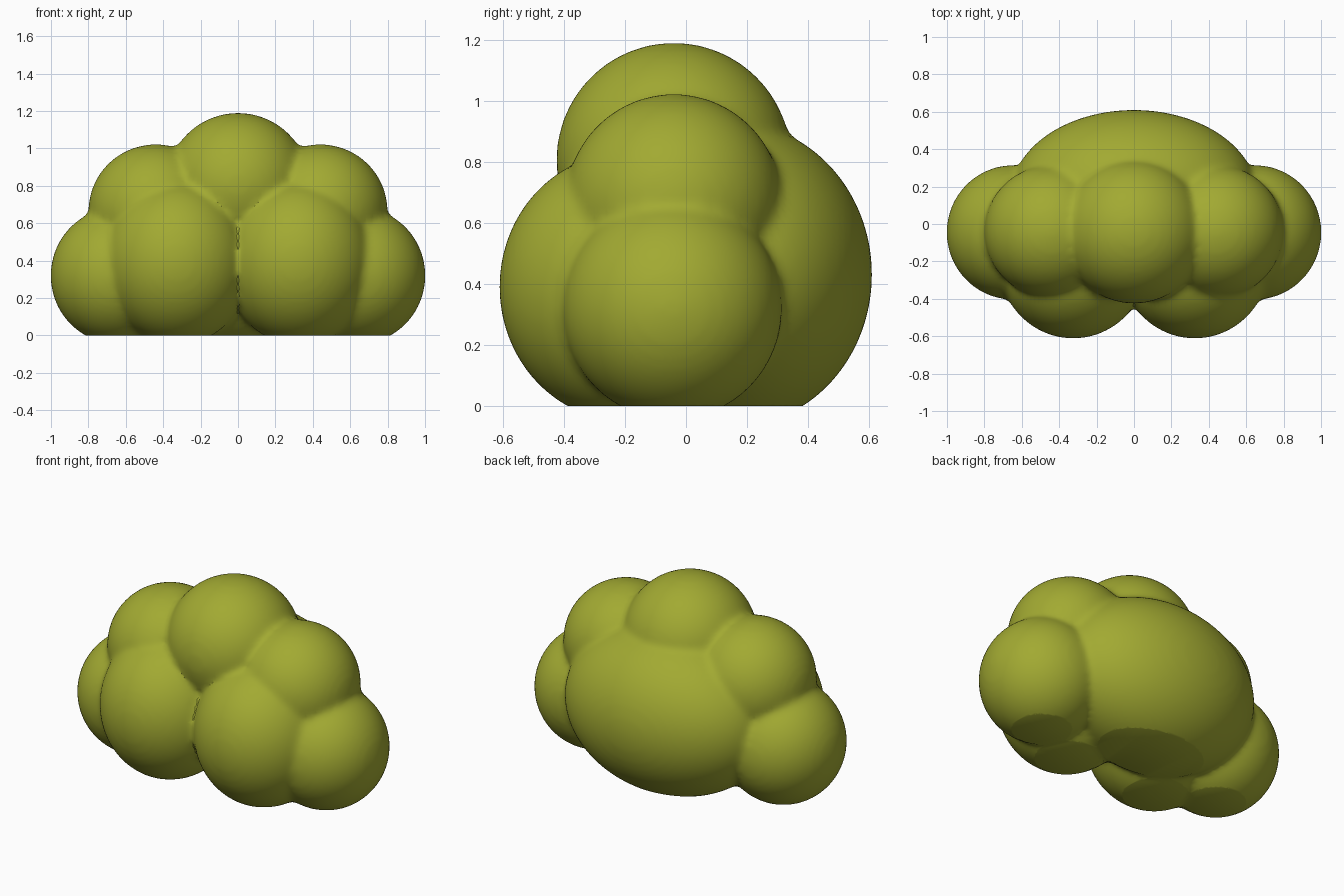
import bpy, bmesh, math
from mathutils import Matrix, Vector

cube = bpy.data.objects.get("Cube")
if cube:
    bpy.data.objects.remove(cube, do_unlink=True)

# Foliage colour
leaf = bpy.data.materials.new("olive_green")
leaf.use_nodes = True
colour = (0.36, 0.40, 0.032, 1)
leaf.diffuse_color = colour
shader = leaf.node_tree.nodes["Principled BSDF"]
shader.inputs["Base Color"].default_value = colour
shader.inputs["Roughness"].default_value = 0.8

# Lobes: centre, radii, mirrored across x or not
lobes = [
    ((0, -0.04, 0.805), (0.385, 0.385, 0.385), False),   # crown
    ((0, 0.15, 0.43), (0.66, 0.46, 0.50), False),        # back
    ((0.44, -0.04, 0.665), (0.36, 0.355, 0.357), True),  # shoulders
    ((0.645, -0.045, 0.32), (0.357, 0.36, 0.365), True), # sides
    ((0.325, -0.20, 0.39), (0.40, 0.412, 0.44), True),   # front
]


def add_lobe(bm, centre, radii):
    place = Matrix.Translation(centre) @ Matrix.Diagonal((*radii, 1))
    bmesh.ops.create_icosphere(bm, subdivisions=5, radius=1, matrix=place)


bm = bmesh.new()
for (x, y, z), radii, mirrored in lobes:
    add_lobe(bm, (x, y, z), radii)
    if mirrored:
        add_lobe(bm, (-x, y, z), radii)
mesh = bpy.data.meshes.new("bush")
bm.to_mesh(mesh)
bm.free()
bush = bpy.data.objects.new("bush", mesh)
bpy.context.collection.objects.link(bush)

# Fuse the lobes and soften the creases between them
remesh = bush.modifiers.new("fuse", 'REMESH')
remesh.mode = 'VOXEL'
remesh.voxel_size = 0.02
soften = bush.modifiers.new("soften", 'SMOOTH')
soften.factor = 0.5
soften.iterations = 8
bpy.context.view_layer.update()
fused = bush.evaluated_get(bpy.context.evaluated_depsgraph_get())
bm = bmesh.new()
bm.from_mesh(fused.to_mesh())
fused.to_mesh_clear()
bush.modifiers.clear()

# Flat base on the ground
cut = bmesh.ops.bisect_plane(bm, geom=bm.verts[:] + bm.edges[:] + bm.faces[:],
                             plane_co=Vector((0, 0, 0)), plane_no=Vector((0, 0, 1)),
                             clear_inner=True)
rim = [e for e in cut["geom_cut"] if isinstance(e, bmesh.types.BMEdge)]
bmesh.ops.triangle_fill(bm, edges=rim, use_beauty=True, normal=Vector((0, 0, -1)))
bmesh.ops.recalc_face_normals(bm, faces=bm.faces[:])
bm.to_mesh(mesh)
bm.free()
mesh.materials.clear()
mesh.materials.append(leaf)

# Smooth shading with a crisp rim at the base
bpy.ops.object.select_all(action='DESELECT')
bush.select_set(True)
bpy.context.view_layer.objects.active = bush
bpy.ops.object.shade_smooth_by_angle(angle=math.radians(35))
